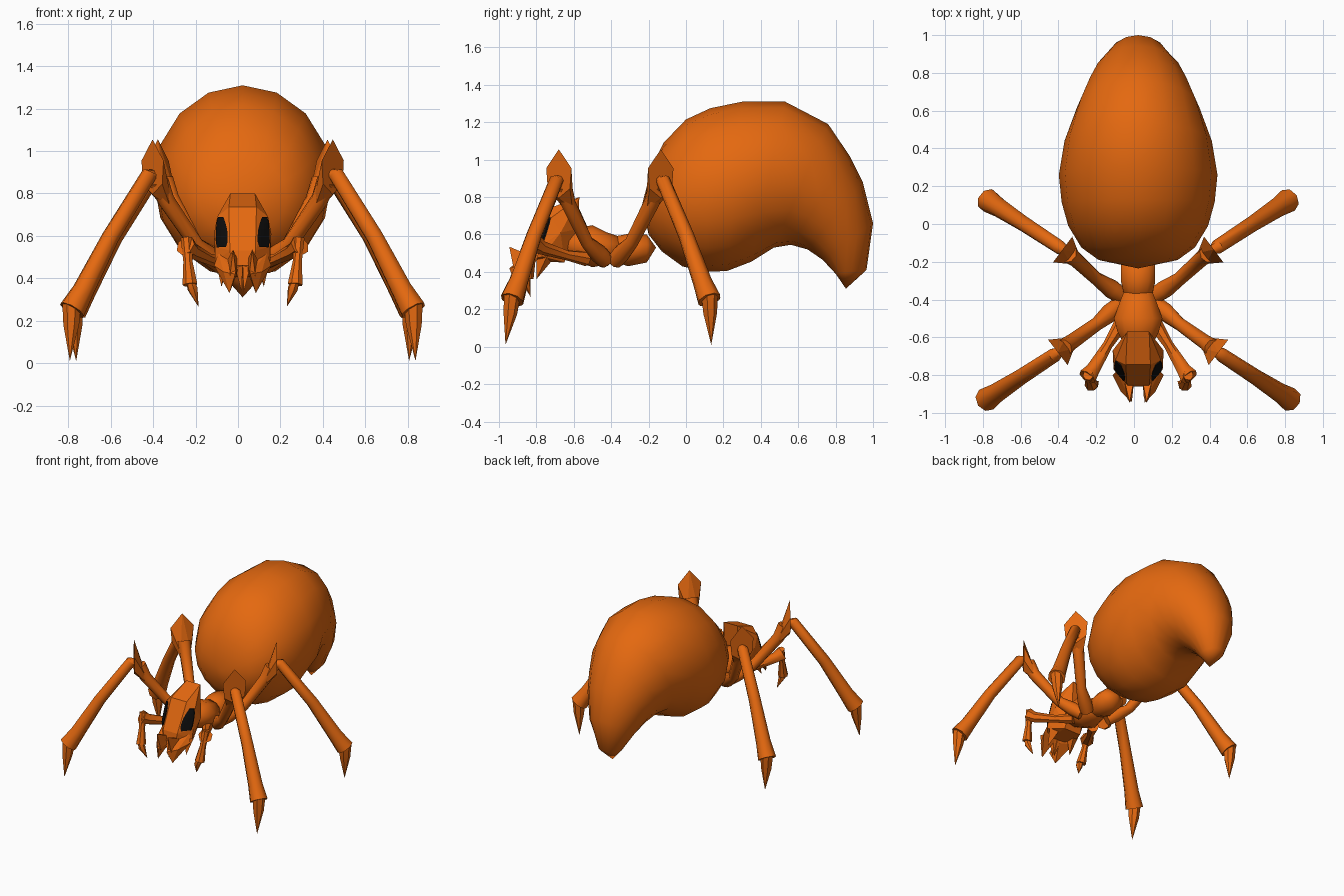
import bpy, bmesh, math
from mathutils import Vector
from mathutils.bvhtree import BVHTree

if "Cube" in bpy.data.objects:
    bpy.data.objects.remove(bpy.data.objects["Cube"])

CX = 0.022  # the body sits slightly off the middle


def material(name, rgb):
    m = bpy.data.materials.new(name)
    m.diffuse_color = (*rgb, 1)
    m.use_nodes = True
    m.node_tree.nodes["Principled BSDF"].inputs["Base Color"].default_value = m.diffuse_color
    return m


ORANGE = material("orange", (0.78, 0.14, 0.005))
BLACK = material("black", (0.004, 0.004, 0.004))


def finish(bm, name, mat=ORANGE, angle=40):
    bmesh.ops.recalc_face_normals(bm, faces=bm.faces)
    me = bpy.data.meshes.new(name)
    bm.to_mesh(me)
    bm.free()
    me.materials.append(mat)
    if angle:
        me.shade_smooth()
        me.set_sharp_from_angle(angle=math.radians(angle))
    ob = bpy.data.objects.new(name, me)
    ob.location.x = CX
    bpy.context.collection.objects.link(ob)
    return ob


def skin(bm, rings):
    """Bridge rings of equal size; a ring of one vertex closes an end."""
    for a, b in zip(rings, rings[1:]):
        n = max(len(a), len(b))
        for i in range(n):
            quad = [a[i % len(a)], a[(i + 1) % len(a)], b[(i + 1) % len(b)], b[i % len(b)]]
            bm.faces.new(list(dict.fromkeys(quad)))
    for r in (rings[0], rings[-1]):
        if len(r) > 2:
            bm.faces.new(r)


def tube(name, path, radii, sides=8, angle=50):
    """Tapered limb through the path points; radius 0 makes a point."""
    bm = bmesh.new()
    pts = [Vector(p) for p in path]
    rings = []
    for i, (p, r) in enumerate(zip(pts, radii)):
        if r == 0:
            rings.append([bm.verts.new(p)])
            continue
        d = (pts[min(i + 1, len(pts) - 1)] - pts[max(i - 1, 0)]).normalized()
        u = d.cross(Vector((0.3, 1, 0.1))).normalized()
        v = d.cross(u)
        rings.append([bm.verts.new(p + r * (math.cos(t) * u + math.sin(t) * v))
                      for t in (2 * math.pi * k / sides for k in range(sides))])
    skin(bm, rings)
    return finish(bm, name, angle=angle)


def side_rings(name, front, sections, back, sides, angle):
    """Body part from (top y, top z, bottom y, bottom z, half width) sections."""
    bm = bmesh.new()
    rings = [[bm.verts.new((0, *front))]]
    for ty, tz, by, bz, w in sections:
        top, bot = Vector((0, ty, tz)), Vector((0, by, bz))
        mid, half = (top + bot) / 2, (top - bot) / 2
        rings.append([bm.verts.new(mid + half * math.cos(t) + Vector((w * math.sin(t), 0, 0)))
                      for t in (2 * math.pi * k / sides for k in range(sides))])
    rings.append([bm.verts.new((0, *back))])
    skin(bm, rings)
    return finish(bm, name, angle=angle)


def hull(name, points, mirrored=False, angle=0):
    bm = bmesh.new()
    for x, y, z in points:
        bm.verts.new((x, y, z))
        if mirrored:
            bm.verts.new((-x, y, z))
    res = bmesh.ops.convex_hull(bm, input=bm.verts)
    bmesh.ops.delete(bm, geom=[v for v in bm.verts if not v.link_faces], context='VERTS')
    return finish(bm, name, angle=angle)


# Swollen abdomen curling down to a pointed tail
side_rings("abdomen", (-0.235, 0.76), [
    (-0.18, 0.97, -0.20, 0.60, 0.21), (-0.12, 1.09, -0.13, 0.51, 0.30),
    (0.00, 1.215, -0.02, 0.43, 0.37), (0.13, 1.275, 0.10, 0.40, 0.405),
    (0.30, 1.31, 0.22, 0.405, 0.42), (0.53, 1.31, 0.35, 0.455, 0.39),
    (0.76, 1.19, 0.47, 0.53, 0.325), (0.875, 1.02, 0.56, 0.545, 0.275),
    (0.945, 0.88, 0.65, 0.52, 0.23), (1.00, 0.66, 0.73, 0.465, 0.165),
    (0.965, 0.41, 0.80, 0.39, 0.08)], (0.855, 0.31), 16, 80)

# Waist segment and chest segment
side_rings("waist", (-0.41, 0.52), [
    (-0.38, 0.59, -0.40, 0.46, 0.075), (-0.30, 0.605, -0.31, 0.43, 0.095),
    (-0.21, 0.60, -0.21, 0.45, 0.095)], (-0.16, 0.53), 10, 60)
side_rings("chest", (-0.70, 0.55), [
    (-0.64, 0.61, -0.63, 0.48, 0.08), (-0.57, 0.635, -0.57, 0.45, 0.115),
    (-0.50, 0.65, -0.50, 0.425, 0.135), (-0.42, 0.61, -0.42, 0.44, 0.105),
    (-0.36, 0.59, -0.36, 0.46, 0.08)], (-0.34, 0.52), 10, 60)

# Angular head
head = hull("head", [
    (0.058, -0.57, 0.80), (0.065, -0.745, 0.735), (0.135, -0.67, 0.61),
    (0.12, -0.72, 0.69), (0.13, -0.76, 0.55), (0.06, -0.85, 0.53),
    (0.13, -0.77, 0.48), (0.07, -0.65, 0.45), (0.05, -0.86, 0.46),
    (0.06, -0.58, 0.63)], mirrored=True)

# Black eyes: thin plates laid on the front of the head
hb = bmesh.new()
hb.from_mesh(head.data)
tree = BVHTree.FromBMesh(hb)
eye_rows = [(0.545, 0.075, 0.118), (0.57, 0.067, 0.122), (0.60, 0.067, 0.122),
            (0.63, 0.070, 0.121), (0.66, 0.078, 0.119), (0.688, 0.088, 0.112)]
for side, label in ((1, "right"), (-1, "left")):
    bm = bmesh.new()
    grid = []
    for z, a, b in eye_rows:
        row = []
        for k in range(5):
            x = side * (a + (b - a) * k / 4)
            hit, nrm, _, _ = tree.ray_cast(Vector((x, -2, z)), Vector((0, 1, 0)))
            if hit is None:
                hit, nrm, _, _ = tree.find_nearest(Vector((x, -0.74, z)))
            row.append(bm.verts.new(hit + nrm * 0.006))
        grid.append(row)
    for r, s in zip(grid, grid[1:]):
        for k in range(4):
            quad = [r[k], r[k + 1], s[k + 1], s[k]]
            bm.faces.new(quad if side > 0 else quad[::-1])
    ext = bmesh.ops.extrude_face_region(bm, geom=bm.faces[:])
    for v in ext["geom"]:
        if isinstance(v, bmesh.types.BMVert):
            v.co.y += 0.008
    finish(bm, label + "_eye", BLACK, 0)
hb.free()

# Parts repeated on both sides
for s, label in ((1, "right"), (-1, "left")):
    def flip(points):
        return [(s * x, y, z) for x, y, z in points]

    # Jaw: outer fang, inner fang and raised tooth
    hull(label + "_jaw", flip([
        (0.03, -0.82, 0.51), (0.115, -0.78, 0.52), (0.135, -0.80, 0.46),
        (0.02, -0.82, 0.44), (0.09, -0.89, 0.43), (0.062, -0.91, 0.33),
        (0.035, -0.945, 0.42)]))
    hull(label + "_inner_fang", flip([
        (0.0, -0.80, 0.50), (0.04, -0.80, 0.50), (0.0, -0.84, 0.46),
        (0.035, -0.86, 0.45), (0.005, -0.86, 0.335)]))
    hull(label + "_tooth", flip([
        (0.025, -0.84, 0.49), (0.07, -0.84, 0.49), (0.03, -0.92, 0.41),
        (0.06, -0.92, 0.41), (0.045, -0.945, 0.535)]))
    hull(label + "_cheek_spike", flip([
        (0.06, -0.70, 0.48), (0.13, -0.74, 0.49), (0.08, -0.80, 0.47),
        (0.10, -0.80, 0.36)]))

    # Small feeler arm with a claw
    tube(label + "_feeler_upper", flip([(0.09, -0.53, 0.47), (0.16, -0.64, 0.49),
         (0.24, -0.77, 0.53), (0.27, -0.81, 0.555)]), [0.04, 0.027, 0.038, 0.05], 7)
    tube(label + "_feeler_lower", flip([(0.265, -0.80, 0.59), (0.258, -0.825, 0.48),
         (0.248, -0.85, 0.37)]), [0.028, 0.022, 0.036], 7)
    tube(label + "_feeler_claw", flip([(0.246, -0.855, 0.38), (0.236, -0.855, 0.35),
         (0.208, -0.83, 0.265)]), [0.02, 0.025, 0], 6)

    # Two long legs: hip, thigh bend, knee, ankle, toe tip, outward direction
    legs = {
        "front": ((0.10, -0.43, 0.46), (0.22, -0.53, 0.56), (0.425, -0.68, 0.92),
                  (0.805, -0.93, 0.25), (0.815, -0.965, 0.01), (0.79, -0.61)),
        "hind": ((0.09, -0.38, 0.46), (0.22, -0.29, 0.56), (0.40, -0.135, 0.92),
                 (0.795, 0.125, 0.25), (0.785, 0.135, 0.01), (0.80, 0.60)),
    }
    for pair, (hip, bend, knee, ankle, toe, out) in legs.items():
        name = label + "_" + pair
        o = Vector((out[0], out[1], 0))
        u = Vector((-out[1], out[0], 0))
        hip, bend, knee, ankle = map(Vector, (hip, bend, knee, ankle))
        shin_top = knee + Vector((0, 0, -0.03)) + o * 0.02
        throat = knee - o * 0.08 + Vector((0, 0, -0.15))
        # Thigh
        tube(name + "_thigh", flip([hip, hip.lerp(bend, 0.4), bend, throat,
             knee - o * 0.035 + Vector((0, 0, -0.06))]), [0.045, 0.05, 0.036, 0.042, 0.05])
        # Hexagonal pointed knee plate narrowing into the thigh
        cap = [knee + u * a + Vector((0, 0, h)) for a, h in
               ((0, 0.135), (0.085, 0.035), (-0.085, 0.035),
                (0.075, -0.075), (-0.075, -0.075), (0, -0.125))]
        cap += [throat + u * a + Vector((0, 0, h)) for a, h in
                ((0.036, 0.02), (-0.036, 0.02), (0.03, -0.03), (-0.03, -0.03))]
        hull(name + "_knee", flip(cap))
        # Shin, slightly bowed and flaring at the ankle
        mid = shin_top.lerp(ankle, 0.5) + Vector((0, 0, 0.025))
        tube(name + "_shin", flip([shin_top - o * 0.035, shin_top, mid,
             shin_top.lerp(ankle, 0.85), ankle]), [0.025, 0.038, 0.042, 0.052, 0.064])
        # Claw
        tube(name + "_claw", flip([ankle + Vector((0, 0, 0.03)),
             ankle.lerp(Vector(toe), 0.3), toe]), [0.046, 0.038, 0], 7)
